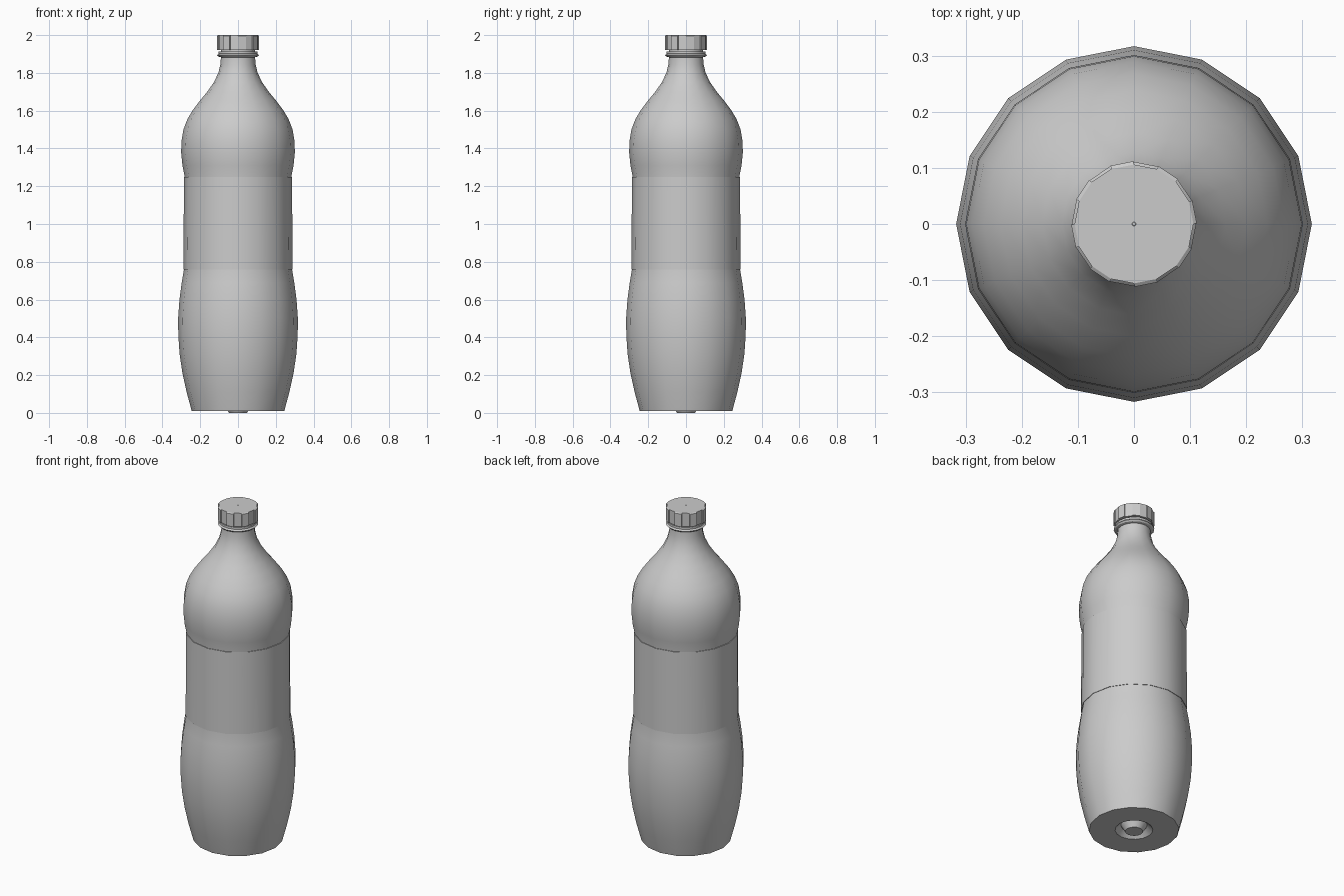
import bpy, bmesh, math

if "Cube" in bpy.data.objects:
    bpy.data.objects.remove(bpy.data.objects["Cube"])

SIDES = 16


def finish(name, bm, smooth=True):
    bmesh.ops.recalc_face_normals(bm, faces=bm.faces[:])
    mesh = bpy.data.meshes.new(name)
    bm.to_mesh(mesh)
    bm.free()
    ob = bpy.data.objects.new(name, mesh)
    bpy.context.collection.objects.link(ob)
    if smooth:
        bpy.ops.object.select_all(action='DESELECT')
        ob.select_set(True)
        bpy.context.view_layer.objects.active = ob
        bpy.ops.object.shade_smooth_by_angle(angle=math.radians(30))
    return ob


def lathe(name, profile, caps=True, closed=False):
    """Revolve (radius, z) points into a 16-sided solid."""
    bm = bmesh.new()
    rings = [[bm.verts.new((r * math.cos(2 * math.pi * i / SIDES),
                            r * math.sin(2 * math.pi * i / SIDES), z))
              for i in range(SIDES)] for r, z in profile]
    pairs = list(zip(rings, rings[1:]))
    if closed:
        pairs.append((rings[-1], rings[0]))
    for a, b in pairs:
        for i in range(SIDES):
            j = (i + 1) % SIDES
            bm.faces.new((a[i], a[j], b[j], b[i]))
    if caps and not closed:
        bm.faces.new(rings[0])
        bm.faces.new(rings[-1])
    return finish(name, bm)


# Bottle: base dimple with a central nub, body, label waist, shoulder, neck
lathe("bottle", [
    (0.048, 0.0), (0.072, 0.04), (0.103, 0.01), (0.245, 0.01),
    (0.272, 0.11), (0.294, 0.21), (0.309, 0.31), (0.316, 0.41),
    (0.317, 0.50), (0.310, 0.60), (0.298, 0.69), (0.286, 0.76),
    (0.283, 1.00), (0.282, 1.25), (0.294, 1.31), (0.301, 1.38),
    (0.299, 1.44), (0.289, 1.50), (0.268, 1.555), (0.238, 1.605),
    (0.200, 1.655), (0.163, 1.70), (0.128, 1.75), (0.104, 1.80),
    (0.093, 1.845), (0.090, 1.89), (0.090, 1.95)])

# Label band wrapped around the waist
lathe("label", [(0.285, 0.76), (0.289, 0.76), (0.286, 1.25), (0.281, 1.25)],
      closed=True)

# Neck flange and tamper ring
lathe("neck_flange", [(0.088, 1.882), (0.104, 1.886), (0.111, 1.894),
                      (0.104, 1.901), (0.088, 1.904)], closed=True)
lathe("tamper_ring", [(0.088, 1.902), (0.103, 1.902), (0.103, 1.914),
                      (0.088, 1.914)], closed=True)

# Screw cap: every second side face raised into a grip
bm = bmesh.new()
bmesh.ops.create_cone(bm, cap_ends=True, segments=SIDES, radius1=0.106,
                      radius2=0.106, depth=0.08)
bmesh.ops.translate(bm, verts=bm.verts[:], vec=(0, 0, 1.96))
bm.normal_update()
walls = sorted((f for f in bm.faces if abs(f.normal.z) < 0.5),
               key=lambda f: math.atan2(f.normal.y, f.normal.x))
for face in walls[::2]:
    push = face.normal * 0.006
    new = bmesh.ops.extrude_discrete_faces(bm, faces=[face])["faces"][0]
    for v in new.verts:
        v.co += push
        if v.co.z > 1.97:
            v.co.z -= 0.004
finish("cap", bm, smooth=False)

# Moulding mark in the middle of the cap
bm = bmesh.new()
bmesh.ops.create_cone(bm, cap_ends=True, segments=8, radius1=0.005,
                      radius2=0.003, depth=0.002)
bmesh.ops.translate(bm, verts=bm.verts[:], vec=(0, 0, 2.0))
finish("cap_centre_mark", bm, smooth=False)
